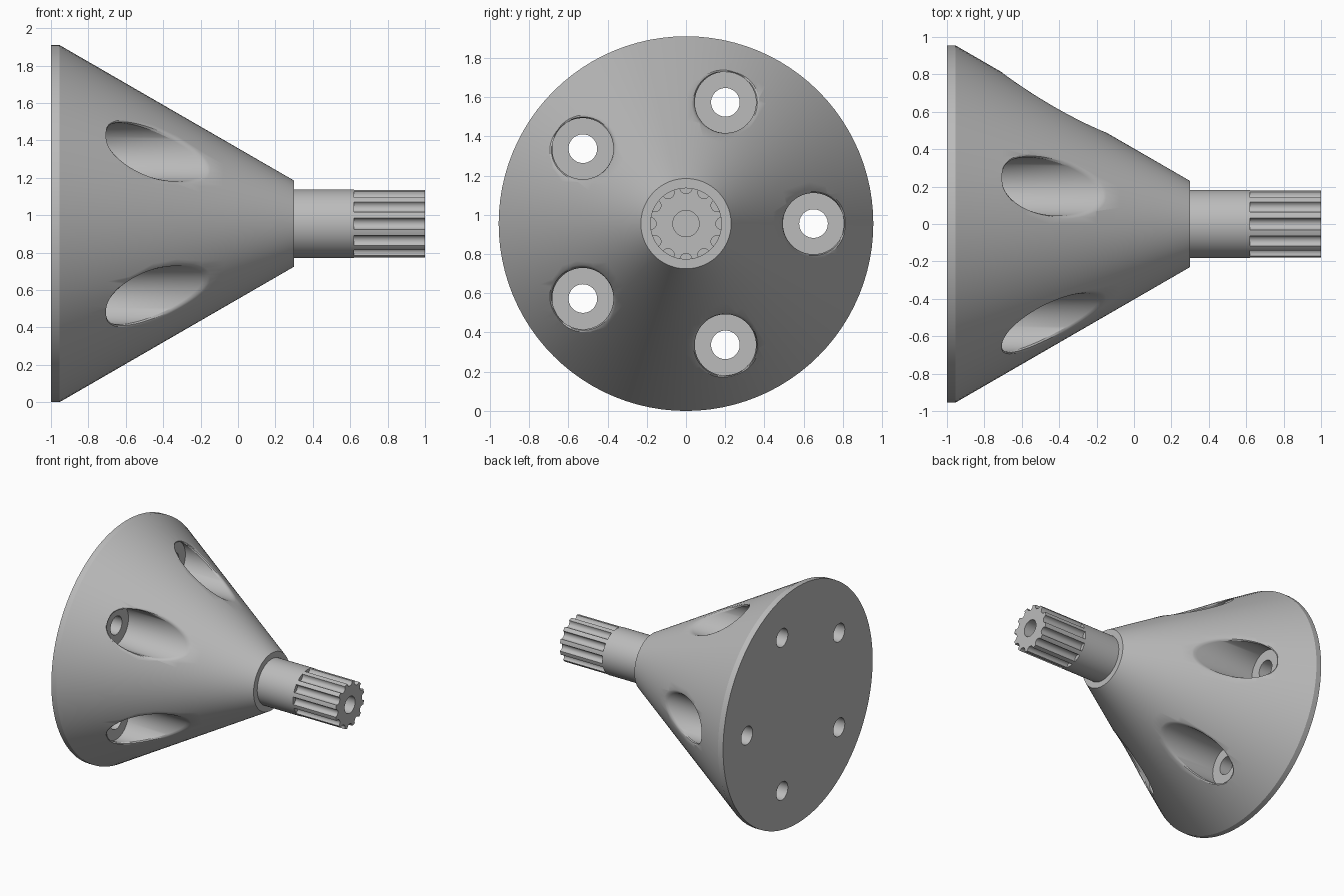
import bpy, bmesh, math
from math import sin, cos, pi

if "Cube" in bpy.data.objects:
    bpy.data.objects.remove(bpy.data.objects["Cube"])

CZ = 0.955                      # height of the long axis
R_BASE, R_NOSE = 0.955, 0.23    # cone radii
X_RIM, X_NOSE = -0.955, 0.30    # cone start and end
R_SHAFT, X_SPLINE = 0.183, 0.62
BOLT_R, BORE_R, HOLE_R, FLOOR = 0.65, 0.156, 0.073, -0.72
SLOPE = (X_NOSE - X_RIM) / (R_BASE - R_NOSE)

grey = bpy.data.materials.new("plain grey")
grey.diffuse_color = (0.5, 0.5, 0.5, 1)
grey.use_nodes = True
grey.node_tree.nodes["Principled BSDF"].inputs["Base Color"].default_value = grey.diffuse_color


def make_object(name, rings, closed=False):
    """Skin equal-length rings of points; cap the ends or join them into a tube."""
    bm = bmesh.new()
    loops = [[bm.verts.new(p) for p in ring] for ring in rings]
    n = len(loops[0])
    pairs = list(zip(loops, loops[1:]))
    if closed:
        pairs.append((loops[-1], loops[0]))
    else:
        bm.faces.new(loops[0])
        bm.faces.new(loops[-1])
    for a, b in pairs:
        for i in range(n):
            j = (i + 1) % n
            bm.faces.new((a[i], a[j], b[j], b[i]))
    bmesh.ops.recalc_face_normals(bm, faces=bm.faces)
    mesh = bpy.data.meshes.new(name)
    bm.to_mesh(mesh)
    bm.free()
    mesh.materials.append(grey)
    obj = bpy.data.objects.new(name, mesh)
    bpy.context.collection.objects.link(obj)
    return obj


def circle(x, r, n=96, y=0.0, z=CZ):
    return [(x, y + r * cos(2 * pi * i / n), z + r * sin(2 * pi * i / n)) for i in range(n)]


def activate(obj):
    bpy.ops.object.select_all(action='DESELECT')
    obj.select_set(True)
    bpy.context.view_layer.objects.active = obj


def smooth(obj, angle=30):
    activate(obj)
    bpy.ops.object.shade_smooth_by_angle(angle=math.radians(angle))


def cut(obj, cutter):
    activate(obj)
    mod = obj.modifiers.new("cut", 'BOOLEAN')
    mod.operation, mod.solver, mod.object = 'DIFFERENCE', 'EXACT', cutter
    bpy.ops.object.modifier_apply(modifier=mod.name)
    bpy.data.objects.remove(cutter)


def pocket_ring(a, spread, lift, n=64):
    """Ring around a bolt axis that follows the cone surface, shifted along x."""
    ring = []
    for i in range(n):
        t = 2 * pi * i / n
        r = BORE_R + spread * (0.005 + 0.015 * abs(sin(t)))
        u, v = BOLT_R + r * cos(t), r * sin(t)
        surf = X_RIM + (R_BASE - math.hypot(u, v)) * SLOPE
        x = max(surf + lift, FLOOR + 0.6 * (surf - FLOOR)) if lift < 0 else surf + lift
        ring.append((x, u * cos(a) - v * sin(a), CZ + u * sin(a) + v * cos(a)))
    return ring


# Conical body with a narrow straight rim
steps = 10
body_rings = [circle(-1.0, R_BASE)]
for k in range(steps + 1):
    f = k / steps
    body_rings.append(circle(X_RIM + f * (X_NOSE - X_RIM), R_BASE + f * (R_NOSE - R_BASE)))
body = make_object("cone_body", body_rings)

# Five bolt pockets with rounded lips, and their through holes
for k in range(5):
    a = 2 * pi * k / 5
    cy, cz = BOLT_R * cos(a), CZ + BOLT_R * sin(a)
    floor_ring = [(FLOOR, y, z) for _, y, z in pocket_ring(a, 0, 0)]
    cut(body, make_object("pocket_cutter", [
        floor_ring,
        pocket_ring(a, 0.0, -0.03),
        pocket_ring(a, 0.35, -0.01),
        pocket_ring(a, 1.0, 0.002),
        pocket_ring(a, 1.4, 0.15)]))
    cut(body, make_object("hole_cutter", [
        circle(-1.1, HOLE_R, 40, cy, cz), circle(FLOOR + 0.02, HOLE_R, 40, cy, cz)]))
smooth(body)

# Plain shaft
shaft = make_object("shaft", [circle(X_NOSE - 0.05, R_SHAFT), circle(X_SPLINE, R_SHAFT)])
smooth(shaft)

# Splined end: twelve round grooves around a central bore
G, TEETH, ARC = 0.031, 12, 8
d = math.asin(G / (2 * R_SHAFT))
outline = []
for k in range(TEETH):
    a = 2 * pi * k / TEETH
    for i in range(ARC + 1):
        t = -(pi / 2 + d) - (pi - 2 * d) * i / ARC
        p, q = R_SHAFT + G * cos(t), G * sin(t)
        outline.append((math.hypot(p, q), a + math.atan2(q, p)))
    for f in (0.25, 0.5, 0.75):
        outline.append((R_SHAFT, a + 2 * d + f * (2 * pi / TEETH - 4 * d)))


def spline_ring(x, r=None):
    return [(x, (r or p) * cos(t), CZ + (r or p) * sin(t)) for p, t in outline]


spline = make_object("splined_end", [
    spline_ring(X_SPLINE), spline_ring(1.0), spline_ring(1.0, 0.067), spline_ring(X_SPLINE, 0.067)],
    closed=True)
smooth(spline, 35)
